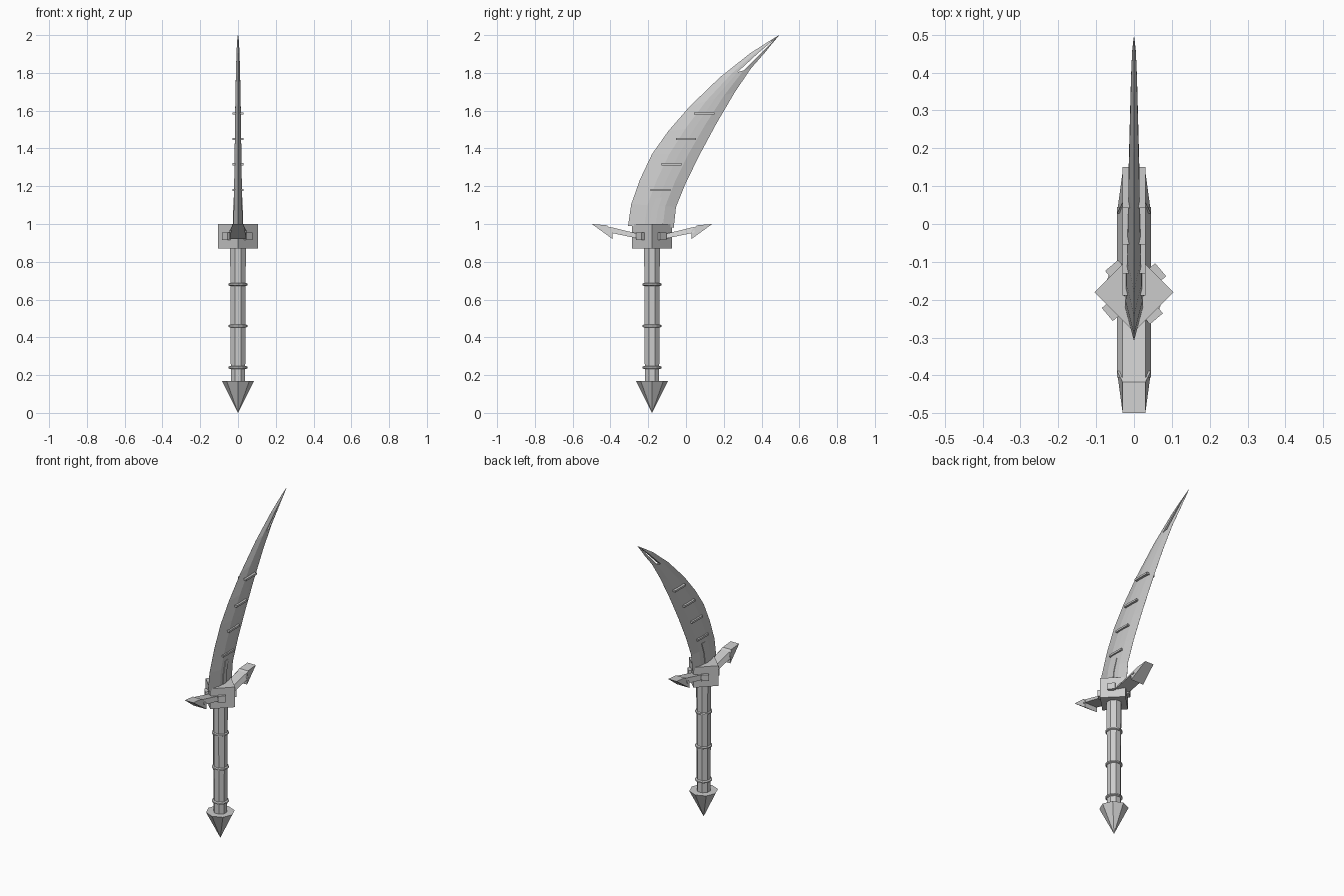
import bpy, bmesh, math
from mathutils import Matrix, Vector

if "Cube" in bpy.data.objects:
    bpy.data.objects.remove(bpy.data.objects["Cube"])

CY = -0.18  # y of the grip axis
steel = bpy.data.materials.new("grey steel")
steel.diffuse_color = (0.6, 0.6, 0.6, 1)
steel.use_nodes = True
steel.node_tree.nodes["Principled BSDF"].inputs["Base Color"].default_value = steel.diffuse_color


def finish(name, bm):
    bmesh.ops.recalc_face_normals(bm, faces=bm.faces)
    me = bpy.data.meshes.new(name)
    bm.to_mesh(me)
    bm.free()
    me.materials.append(steel)
    ob = bpy.data.objects.new(name, me)
    bpy.context.collection.objects.link(ob)
    return ob


def box(name, centre, size, turn=0):
    bm = bmesh.new()
    m = Matrix.Translation(centre) @ Matrix.Rotation(turn, 4, 'Z') @ Matrix.Diagonal((*size, 1))
    bmesh.ops.create_cube(bm, size=1, matrix=m)
    return finish(name, bm)


def lathe(name, profile, sides, turn=0):
    """Closed solid around the grip axis from (radius, z) pairs."""
    bm = bmesh.new()
    rings = []
    for r, z in profile:
        rings.append([bm.verts.new((r * math.cos(turn + 2 * math.pi * i / sides),
                                    CY + r * math.sin(turn + 2 * math.pi * i / sides), z))
                      for i in range(sides)])
    for a, b in zip(rings, rings[1:]):
        for i in range(sides):
            j = (i + 1) % sides
            bm.faces.new((a[i], a[j], b[j], b[i]))
    bm.faces.new(rings[0])
    bm.faces.new(rings[-1])
    bmesh.ops.remove_doubles(bm, verts=bm.verts, dist=0.0002)
    return finish(name, bm)


def prism(name, outline, widths):
    """Side outline of (y, z) points, each with its own half width in x."""
    bm = bmesh.new()
    left = [bm.verts.new((-w, y, z)) for (y, z), w in zip(outline, widths)]
    right = [bm.verts.new((w, y, z)) for (y, z), w in zip(outline, widths)]
    bm.faces.new(left)
    bm.faces.new(right)
    n = len(outline)
    for i in range(n):
        j = (i + 1) % n
        bm.faces.new((left[i], left[j], right[j], right[i]))
    return finish(name, bm)


# Curved blade: outer edge and inner edge stations, with half thickness
outer = [(-.307, .99), (-.29, 1.105), (-.243, 1.237), (-.18, 1.37), (-.095, 1.49),
         (.02, 1.623), (.18, 1.777), (.34, 1.904), (.445, 1.971), (.492, 2.0)]
inner = [(-.065, .98), (-.053, 1.09), (0, 1.22), (.074, 1.37), (.16, 1.53),
         (.26, 1.70), (.345, 1.825), (.42, 1.91), (.465, 1.966), (.493, 1.999)]
thick = [.024, .022, .020, .018, .016, .014, .011, .008, .005, .001]
columns = [(0, 0.02), (.36, 1), (.56, 1), (.76, .85), (1, 0.02)]
SLOT = (6, 8)  # stations between which the blade is pierced

bm = bmesh.new()
grid = {}
for s, (o, i, t) in enumerate(zip(outer, inner, thick)):
    for c, (f, k) in enumerate(columns):
        p = Vector(o).lerp(Vector(i), f)
        for side in (-1, 1):
            grid[s, c, side] = bm.verts.new((side * t * k, p.x, p.y))
last = len(outer) - 1
for s in range(last):
    slotted = SLOT[0] <= s < SLOT[1]
    for c in range(4):
        if slotted and c == 2:
            continue
        for d in (-1, 1):
            bm.faces.new((grid[s, c, d], grid[s, c + 1, d], grid[s + 1, c + 1, d], grid[s + 1, c, d]))
    for c in (0, 4) + ((2, 3) if slotted else ()):  # edges and slot walls
        bm.faces.new((grid[s, c, -1], grid[s, c, 1], grid[s + 1, c, 1], grid[s + 1, c, -1]))
for s in SLOT:  # slot ends
    bm.faces.new((grid[s, 2, -1], grid[s, 3, -1], grid[s, 3, 1], grid[s, 2, 1]))
for s in (0, last):  # blade ends
    bm.faces.new([grid[s, c, -1] for c in range(5)] + [grid[s, c, 1] for c in reversed(range(5))])
finish("blade", bm)

# Raised rib at the blade root
prism("root_rib", [(-.192, .99), (-.182, 1.07), (-.16, 1.14), (-.128, 1.14), (-.15, 1.07), (-.16, .99)],
      [.027, .026, .024, .024, .026, .027])

# Cross bars through the blade
for n, (y, z) in enumerate([(-.135, 1.18), (-.077, 1.317), (0, 1.45), (.096, 1.585)]):
    box(f"blade_bar_{n + 1}", (0, y, z), (.06, .108, .012))

# Guard block with two crossing pegs
box("guard_block", (0, CY, .935), (.148, .148, .13), math.pi / 4)
for n, a in enumerate((40, 130)):
    box(f"guard_peg_{n + 1}", (0, CY, .935), (.184, .045, .04), math.radians(a))

# Guard arms with wedge heads, front and back
for name, d in (("front", -1), ("back", 1)):
    at = lambda pts: [(CY + d * a, z) for a, z in pts]
    prism(name + "_guard_arm", at([(.06, .92), (.06, .945), (.225, .985), (.225, .955)]),
          [.045, .03, .03, .045])
    prism(name + "_guard_head", at([(.208, .92), (.208, .965), (.238, .993), (.319, 1.0)]),
          [.045, .045, .03, .03])

# Grip, grip rings and pommel
lathe("grip", [(.041, .16), (.045, .88)], 8, math.pi / 8)
for n, z in enumerate((.24, .46, .68)):
    lathe(f"grip_ring_{n + 1}", [(.042, z - .008), (.05, z - .004), (.05, z + .004), (.042, z + .008)], 12)
lathe("pommel", [(.00005, 0), (.085, .17)], 8)
